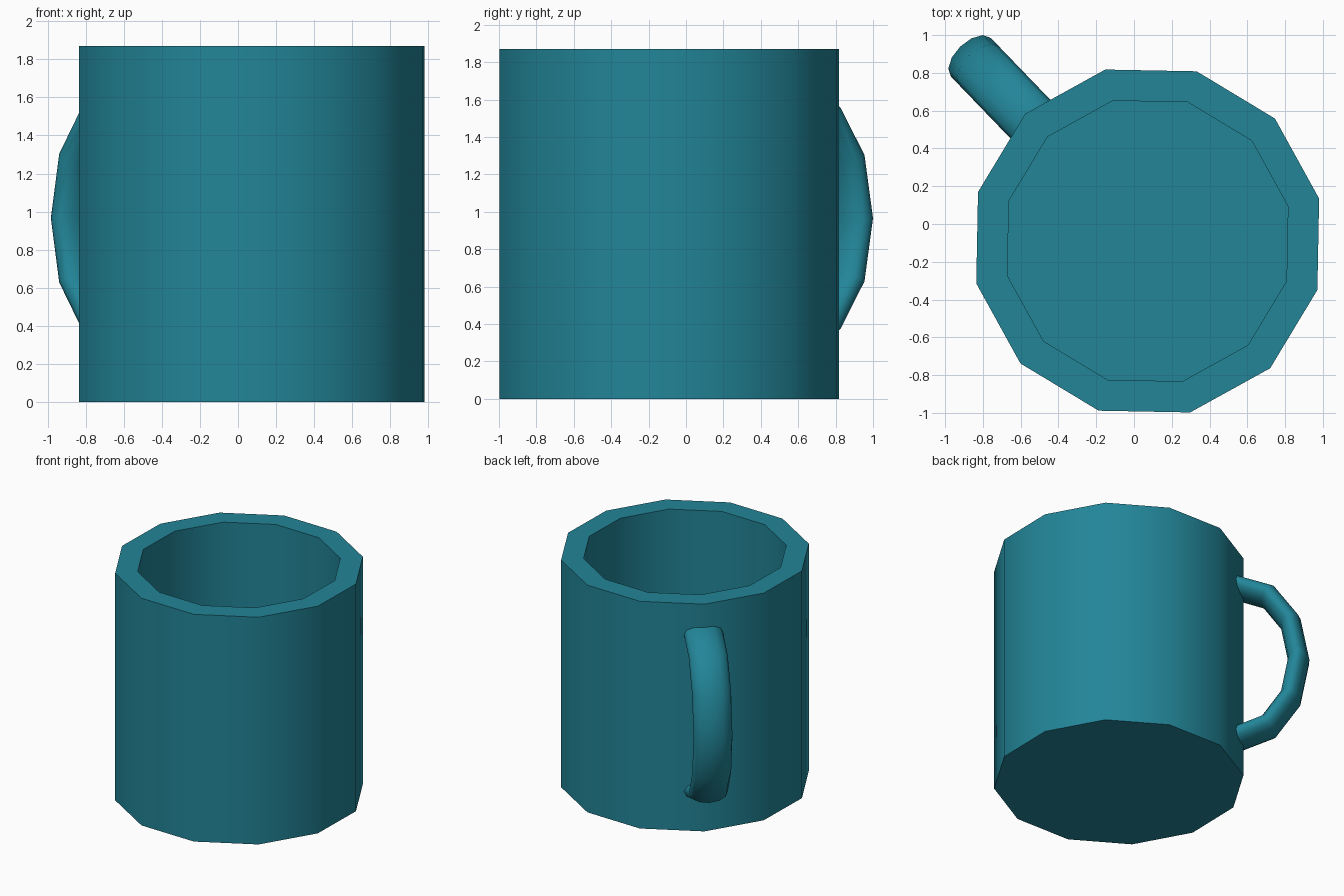
import bpy, bmesh, math
from mathutils import Vector

if "Cube" in bpy.data.objects:
    bpy.data.objects.remove(bpy.data.objects["Cube"])

CENTRE = Vector((0.0725, -0.09, 0))
TURN = math.radians(13.9)      # rotation of the 12-sided body
HANDLE_DIR = TURN + math.radians(120)


def loft(name, rings, material, angle):
    """Skin a list of equal-length point rings and cap both ends."""
    bm = bmesh.new()
    vr = [[bm.verts.new(p) for p in ring] for ring in rings]
    n = len(vr[0])
    for a, b in zip(vr, vr[1:]):
        for i in range(n):
            j = (i + 1) % n
            bm.faces.new((a[i], a[j], b[j], b[i]))
    bm.faces.new(vr[0][::-1])
    bm.faces.new(vr[-1])
    bmesh.ops.recalc_face_normals(bm, faces=bm.faces)
    mesh = bpy.data.meshes.new(name)
    bm.to_mesh(mesh)
    bm.free()
    mesh.materials.append(material)
    obj = bpy.data.objects.new(name, mesh)
    bpy.context.collection.objects.link(obj)
    bpy.ops.object.select_all(action='DESELECT')
    obj.select_set(True)
    bpy.context.view_layer.objects.active = obj
    bpy.ops.object.shade_smooth_by_angle(angle=math.radians(angle))
    return obj


teal = bpy.data.materials.new("teal")
teal.diffuse_color = (0.016, 0.235, 0.314, 1)
teal.use_nodes = True
teal.node_tree.nodes["Principled BSDF"].inputs["Base Color"].default_value = teal.diffuse_color

# Cup body: outer wall, rim, inner wall and inside floor
profile = [(0.935, 0), (0.935, 1.87), (0.765, 1.87), (0.765, 0.17)]
rings = [[CENTRE + Vector((r * math.cos(TURN + k * math.tau / 12),
                           r * math.sin(TURN + k * math.tau / 12), z))
          for k in range(12)] for r, z in profile]
loft("cup_body", rings, teal, 40)

# Handle: flattened tube swept along half an ellipse, ends sunk in the wall
out = Vector((math.cos(HANDLE_DIR), math.sin(HANDLE_DIR), 0))
side = Vector((-out.y, out.x, 0))
up = Vector((0, 0, 1))
A, B, BASE, MID = 0.45, 0.645, 0.90, 0.966
stations = [(0.84, MID - B, -90)]
for deg in range(-90, 91, 30):
    t = math.radians(deg)
    stations.append((BASE + A * math.cos(t), MID + B * math.sin(t), deg))
stations.append((0.84, MID + B, 90))

rings = []
for r, z, deg in stations:
    t = math.radians(deg)
    normal = (out * (B * math.cos(t)) + up * (A * math.sin(t))).normalized()
    rings.append([CENTRE + out * r + up * z
                  + normal * (0.08 * math.cos(k * math.tau / 12))
                  + side * (0.147 * math.sin(k * math.tau / 12))
                  for k in range(12)])
loft("handle", rings, teal, 75)
